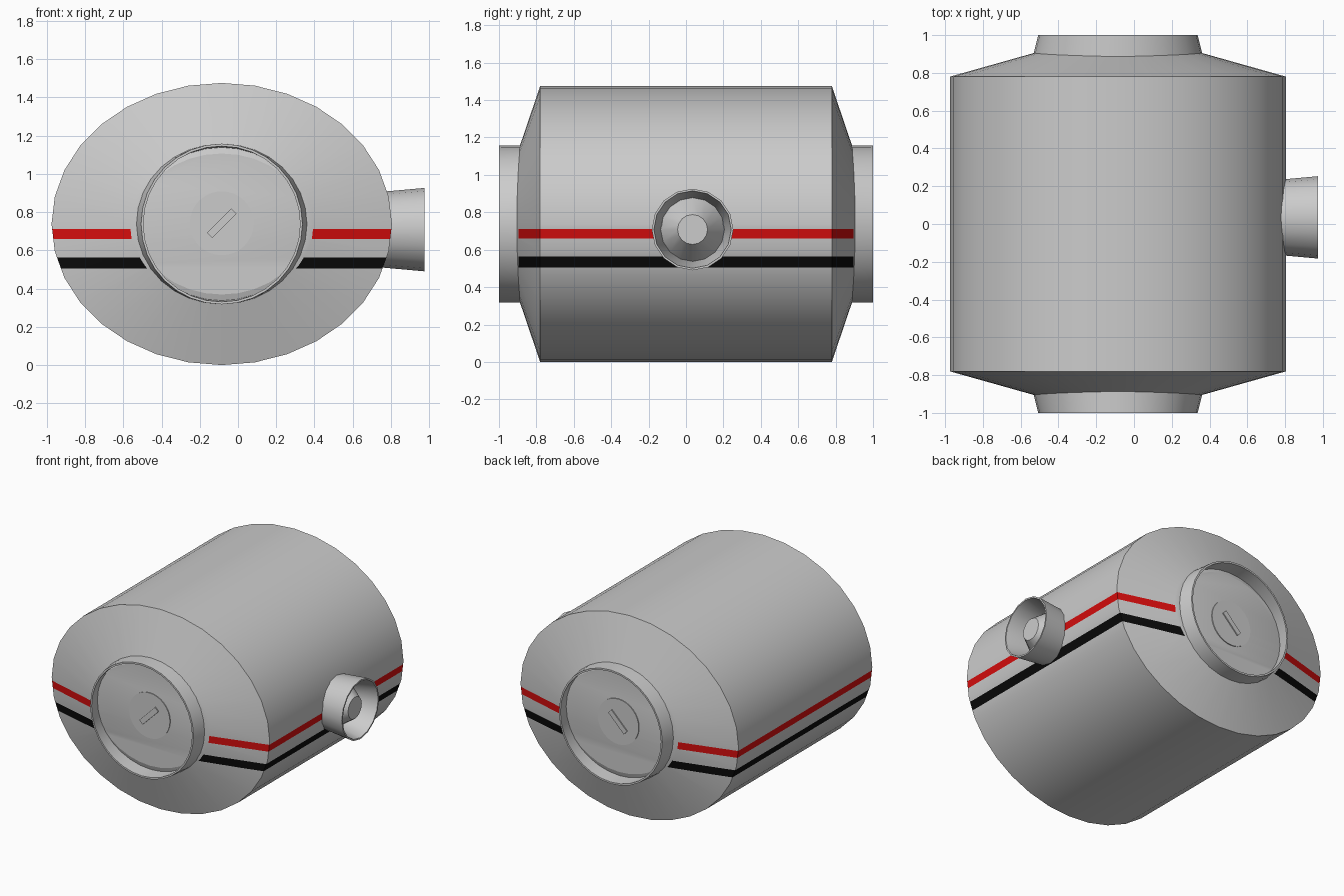
import bpy, bmesh, math
from mathutils import Vector

if "Cube" in bpy.data.objects:
    bpy.data.objects.remove(bpy.data.objects["Cube"])

CX, CZ = -0.085, 0.7375      # body axis
RX, RZ = 0.89, 0.7375        # body half-axes


def material(name, rgb):
    m = bpy.data.materials.new(name)
    m.diffuse_color = (*rgb, 1)
    m.use_nodes = True
    m.node_tree.nodes["Principled BSDF"].inputs["Base Color"].default_value = m.diffuse_color
    return m


GREY = material("grey metal", (0.60, 0.60, 0.60))
RED = material("red stripe", (0.68, 0.004, 0.004))
BLACK = material("black stripe", (0.003, 0.003, 0.003))


def finish(name, bm, angle, mats=(GREY,)):
    bmesh.ops.recalc_face_normals(bm, faces=bm.faces[:])
    me = bpy.data.meshes.new(name)
    bm.to_mesh(me)
    bm.free()
    ob = bpy.data.objects.new(name, me)
    bpy.context.collection.objects.link(ob)
    for m in mats:
        me.materials.append(m)
    bpy.ops.object.select_all(action='DESELECT')
    ob.select_set(True)
    bpy.context.view_layer.objects.active = ob
    bpy.ops.object.shade_smooth_by_angle(angle=math.radians(angle))
    return ob


def loft(rings, sides, axis, centre, closed=False):
    """Skin elliptical rings (position, radius a, radius z) along the x or y axis."""
    bm = bmesh.new()
    loops = []
    for p, ra, rz in rings:
        loop = []
        for i in range(sides):
            t = 2 * math.pi * i / sides
            a, z = centre[0] + ra * math.sin(t), centre[1] + rz * math.cos(t)
            loop.append(bm.verts.new((a, p, z) if axis == 'y' else (p, a, z)))
        loops.append(loop)
    pairs = list(zip(loops, loops[1:]))
    if closed:
        pairs.append((loops[-1], loops[0]))
    else:
        bm.faces.new(loops[0])
        bm.faces.new(loops[-1])
    for a, b in pairs:
        for i in range(sides):
            j = (i + 1) % sides
            bm.faces.new((a[i], a[j], b[j], b[i]))
    return bm


# Tank body: elliptical drum with shallow conical ends
profile = [(-0.905, .5), (-0.895, .54), (-0.78, 1), (0.78, 1), (0.895, .54), (0.905, .5)]
bm = loft([(y, RX * s, RZ * s) for y, s in profile], 32, 'y', (CX, CZ))

# Painted stripes: cut the skin at the stripe edges, colour by height
for z in (0.505, 0.563, 0.66, 0.712):
    bmesh.ops.bisect_plane(bm, geom=bm.verts[:] + bm.edges[:] + bm.faces[:],
                           plane_co=(0, 0, z), plane_no=(0, 0, 1))
for f in bm.faces:
    c = f.calc_center_median()
    if abs(c.y) < 0.895:
        if 0.66 < c.z < 0.712:
            f.material_index = 1
        elif 0.505 < c.z < 0.563:
            f.material_index = 2
finish("tank_body", bm, 17, (GREY, RED, BLACK))

# End fittings, mirrored front and back
for side, s in (("front", -1), ("back", 1)):
    # open collar around the end plate
    bm = loft([(s * 0.88, 0.452, 0.42), (s * 1.0, 0.422, 0.42),
               (s * 1.0, 0.41, 0.407), (s * 0.88, 0.435, 0.40)],
              32, 'y', (CX, CZ), closed=True)
    finish(side + "_collar", bm, 30)

    # round hub plate
    bm = loft([(s * 0.90, 0.167, 0.167), (s * 0.911, 0.167, 0.167)], 32, 'y', (CX, CZ + .004))
    finish(side + "_hub_plate", bm, 30)

    # slanted key bar on the hub
    bm = bmesh.new()
    bmesh.ops.create_cube(bm, size=1)
    ca = math.sqrt(0.5)
    for v in bm.verts:
        u, w = v.co.x * 0.18, v.co.z * 0.038
        v.co = Vector((CX + (u - w) * ca, s * 0.913 + v.co.y * 0.012, CZ + .004 + (u + w) * ca))
    finish(side + "_key_bar", bm, 30)

# Side nozzle: flared open pipe with a tapered plug inside
NOZZLE = (0.035, 0.708)
bm = loft([(0.73, 0.196, 0.196), (0.975, 0.218, 0.218),
           (0.975, 0.207, 0.207), (0.80, 0.17, 0.17), (0.73, 0.165, 0.165)],
          16, 'x', NOZZLE, closed=True)
finish("side_nozzle", bm, 40)
bm = loft([(0.73, 0.175, 0.175), (0.80, 0.172, 0.172), (0.93, 0.08, 0.08)], 16, 'x', NOZZLE)
finish("nozzle_plug", bm, 25)
